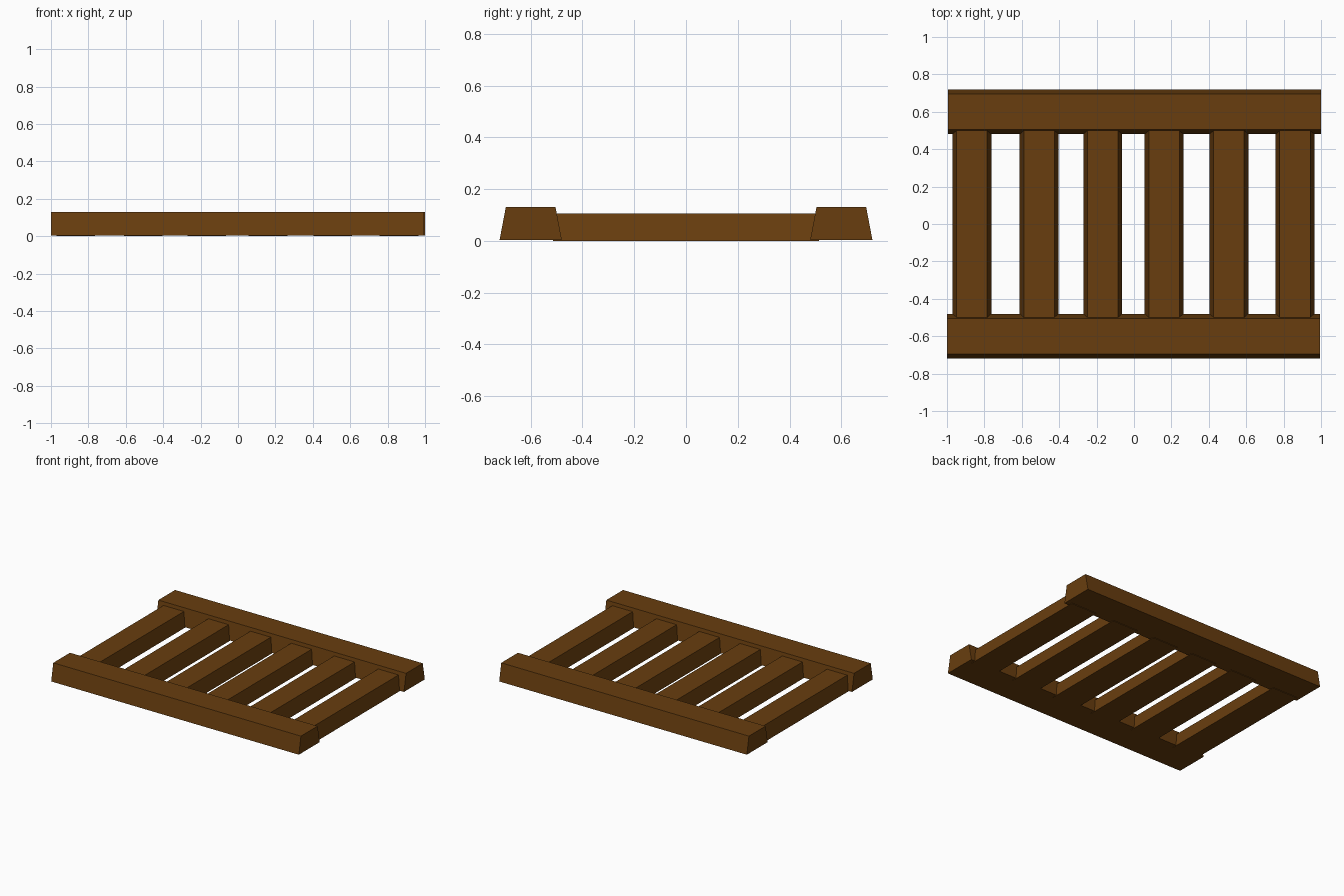
import bpy

cube = bpy.data.objects.get("Cube")
if cube:
    bpy.data.objects.remove(cube)

# Brown timber
wood = bpy.data.materials.new("brown_wood")
wood.use_nodes = True
colour = (0.14, 0.048, 0.0045, 1)
wood.diffuse_color = colour
wood.node_tree.nodes["Principled BSDF"].inputs["Base Color"].default_value = colour


def beam(name, bottom, top, z0, z1):
    """Tapered beam; bottom and top are (x0, x1, y0, y1) rectangles."""
    verts = []
    for (x0, x1, y0, y1), z in ((bottom, z0), (top, z1)):
        verts += [(x0, y0, z), (x1, y0, z), (x1, y1, z), (x0, y1, z)]
    faces = [(3, 2, 1, 0), (4, 5, 6, 7)]
    faces += [(i, (i + 1) % 4, (i + 1) % 4 + 4, i + 4) for i in range(4)]
    mesh = bpy.data.meshes.new(name)
    mesh.from_pydata(verts, [], faces)
    mesh.materials.append(wood)
    obj = bpy.data.objects.new(name, mesh)
    bpy.context.collection.objects.link(obj)


# Long rails along the front and back
for name, side, x0, x1 in (("front_rail", -1, -1, 0.994), ("back_rail", 1, -0.994, 1)):
    y = 0.6 * side
    beam(name, (x0, x1, y - 0.12, y + 0.12), (x0, x1, y - 0.096, y + 0.096), 0.004, 0.13)

# Cross slats whose ends tuck into the rails
for i, x in enumerate((-0.867, -0.507, -0.167, 0.161, 0.507, 0.861)):
    beam(f"slat_{i + 1}", (x - 0.104, x + 0.104, -0.514, 0.514),
         (x - 0.082, x + 0.082, -0.508, 0.508), 0, 0.105)
